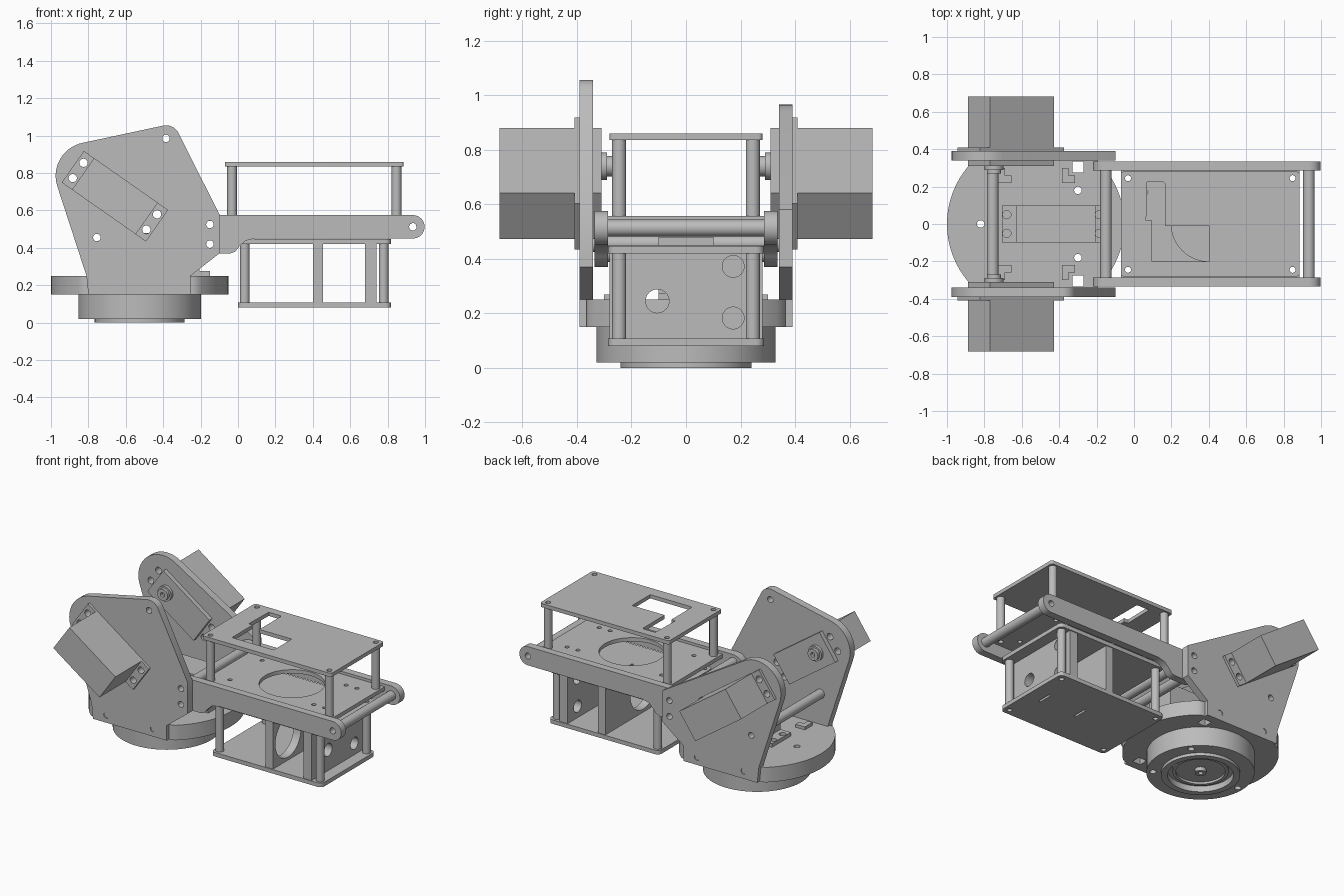
import bpy, bmesh
from math import cos, sin, radians, pi
from mathutils import Vector

old = bpy.data.objects.get("Cube")
if old:
    bpy.data.objects.remove(old, do_unlink=True)

grey = bpy.data.materials.new("plain grey")
grey.use_nodes = True
grey.diffuse_color = (0.5, 0.5, 0.5, 1)
grey.node_tree.nodes["Principled BSDF"].inputs["Base Color"].default_value = (0.5, 0.5, 0.5, 1)


# 2D loop helpers
def arc(u, v, r, a0, a1, n=16):
    angles = [radians(a0 + (a1 - a0) * i / n) for i in range(n + 1)]
    return [(u + r * cos(a), v + r * sin(a)) for a in angles]


def circle(u, v, r, n=32):
    return arc(u, v, r, 0, 360 * (n - 1) / n, n - 1)


def rect(u0, u1, v0, v1):
    return [(u0, v0), (u1, v0), (u1, v1), (u0, v1)]


def round_rect(u0, u1, v0, v1, r=0.03):
    return (arc(u0 + r, v0 + r, r, 180, 270, 6) + arc(u1 - r, v0 + r, r, 270, 360, 6)
            + arc(u1 - r, v1 - r, r, 0, 90, 6) + arc(u0 + r, v1 - r, r, 90, 180, 6))


def slab(name, axis, a, b, loops):
    """Extrude an outline with holes along an axis from a to b."""
    curve = bpy.data.curves.new(name, 'CURVE')
    curve.dimensions = '2D'
    curve.fill_mode = 'BOTH'
    curve.extrude = abs(b - a) / 2
    for loop in loops:
        spline = curve.splines.new('POLY')
        spline.points.add(len(loop) - 1)
        for point, (u, v) in zip(spline.points, loop):
            point.co = (u, v, 0, 1)
        spline.use_cyclic_u = True
    temp = bpy.data.objects.new(name + "_outline", curve)
    bpy.context.collection.objects.link(temp)
    bpy.context.view_layer.update()
    shape = temp.evaluated_get(bpy.context.evaluated_depsgraph_get())
    mesh = bpy.data.meshes.new_from_object(shape)
    bpy.data.objects.remove(temp, do_unlink=True)
    bpy.data.curves.remove(curve)
    bm = bmesh.new()
    bm.from_mesh(mesh)
    mid = (a + b) / 2
    for vert in bm.verts:
        u, v, w = vert.co
        w += mid
        vert.co = {'X': Vector((w, u, v)), 'Y': Vector((u, w, v)), 'Z': Vector((u, v, w))}[axis]
    bmesh.ops.remove_doubles(bm, verts=bm.verts, dist=0.0002)
    bmesh.ops.recalc_face_normals(bm, faces=bm.faces)
    bm.to_mesh(mesh)
    bm.free()
    mesh.materials.clear()
    mesh.materials.append(grey)
    ob = bpy.data.objects.new(name, mesh)
    bpy.context.collection.objects.link(ob)
    bpy.ops.object.select_all(action='DESELECT')
    ob.select_set(True)
    bpy.context.view_layer.objects.active = ob
    bpy.ops.object.shade_smooth_by_angle(angle=radians(30))
    return ob


def tube(name, axis, a, b, u, v, r, bore):
    slab(name, axis, a, b, [circle(u, v, r, 24), circle(u, v, bore, 24)])


# Turntable base
cx = -0.526
base_holes = [circle(cx - 0.294, 0, 0.02), circle(-0.3, 0.18, 0.02), circle(-0.3, -0.18, 0.02)]
deck = [(u, max(-0.365, min(0.365, v))) for u, v in circle(cx, 0, 0.474, 96)]
slots = [rect(-0.33, -0.27, s * 0.305 - 0.03, s * 0.305 + 0.03) for s in (-1, 1)]
slab("base_deck", 'Z', 0.15, 0.25, [deck] + base_holes + slots)
slab("base_housing", 'Z', 0.02, 0.15, [circle(cx, 0, 0.328, 72), circle(cx, 0, 0.2, 48)] + base_holes)
slab("bearing_ring", 'Z', 0, 0.02, [circle(cx, 0, 0.24, 64), circle(cx, 0, 0.2, 48)])
slab("bearing_core", 'Z', 0.04, 0.15, [circle(cx, 0, 0.2, 48)])
slab("bearing_inner_ring", 'Z', 0.025, 0.04, [circle(cx, 0, 0.17, 48), circle(cx, 0, 0.15, 48)])
tube("base_hub", 'Z', 0.015, 0.04, cx, 0, 0.035, 0.015)

# Base motor lying in the deck
ear_holes = [circle(u, s * 0.05, 0.022) for u in (-0.68, -0.185) for s in (-1, 1)]
slab("base_motor", 'Z', 0.16, 0.48, [rect(-0.63, -0.205, -0.1, 0.1)])
slab("base_motor_ears", 'Z', 0.25, 0.275, [rect(-0.705, -0.15, -0.1, 0.1)] + ear_holes)
for s in (-1, 1):
    for u in (-0.69, -0.35):
        y0, y1 = sorted((s * 0.22, s * 0.26))
        slab("deck_lug", 'Z', 0.25, 0.27, [rect(u - 0.035, u + 0.035, y0, y1)])
        y0, y1 = sorted((s * 0.26, s * 0.3))
        slab("deck_lug_foot", 'Z', 0.25, 0.27, [rect(u - 0.035, u, y0, y1)])

# Side plates: the front one has a raised corner
foot = [(-0.10, 0.58), (-0.10, 0.37), (-0.254, 0.25), (-0.254, 0.15), (-0.8, 0.15), (-0.81, 0.25)]
outlines = {
    -1: arc(-0.795, 0.785, 0.18, 198, 102) + arc(-0.385, 0.98, 0.075, 102, 26.6) + foot,
    1: arc(-0.795, 0.785, 0.18, 198, 59.2) + foot,
}

# Shoulder motors are tilted along the plates
along, across = Vector((0.819, -0.574)), Vector((0.574, 0.819))
motor_mid = Vector((-0.658, 0.676))


def tilted(p, q):
    return tuple(motor_mid + along * p + across * q)


def tilted_rect(p, q):
    return [tilted(-p, -q), tilted(p, -q), tilted(p, q), tilted(-p, q)]


screws = [circle(*tilted(p, q), 0.022) for p in (-0.24, 0.24) for q in (-0.05, 0.05)]
link_holes = [circle(u, v, 0.02) for u, v in ((-0.15, 0.525), (-0.15, 0.42), (-0.755, 0.455))]
shaft = tilted(-0.11, 0)

arm_outline = (arc(-0.15, 0.44, 0.07, 180, 270, 8)
               + [(-0.04, 0.37), (-0.015, 0.38), (0.01, 0.41), (0.04, 0.438), (0.09, 0.45)]
               + arc(0.935, 0.5125, 0.0625, -90, 90, 20)
               + arc(-0.15, 0.505, 0.07, 90, 180, 8))

for s, side in ((-1, "front"), (1, "back")):
    holes = screws + link_holes + [circle(u, 0.2, 0.02) for u in (-0.7, -0.355)]
    if s < 0:
        holes = holes + [circle(-0.385, 0.985, 0.02)]
    opening = [tilted_rect(0.206, 0.101)]
    slab(side + "_plate", 'Y', s * 0.34, s * 0.39, [outlines[s]] + holes + opening)
    for u in (-0.7, -0.355):
        slab(side + "_plate_screw", 'Y', s * 0.33, s * 0.385, [circle(u, 0.2, 0.02)])
    slab(side + "_motor", 'Y', s * 0.31, s * 0.683, [tilted_rect(0.208, 0.103)])
    slab(side + "_motor_ears", 'Y', s * 0.39, s * 0.408, [tilted_rect(0.275, 0.103)] + screws)
    slab(side + "_motor_collar", 'Y', s * 0.29, s * 0.312, [circle(*shaft, 0.05)])
    tube(side + "_motor_shaft", 'Y', s * 0.27, s * 0.292, *shaft, 0.038, 0.015)
    arm_holes = link_holes[:2] + [circle(0.935, 0.5125, 0.02)]
    slab(side + "_arm", 'Y', s * 0.285, s * 0.335, [arm_outline] + arm_holes)

# Cross rods
for u, v, half in ((-0.15, 0.525, 0.288), (-0.15, 0.42, 0.288), (0.935, 0.5125, 0.288), (-0.755, 0.455, 0.342)):
    tube("cross_rod", 'Y', -half, half, u, v, 0.031, 0.02)


# Decks and their standoffs
def corner_holes(xs):
    return [circle(x, s * 0.245, 0.016, 20) for x in xs for s in (-1, 1)]


upper, lower = (-0.032, 0.848), (0.036, 0.779)
cutout = [(0.07, 0.225), (0.155, 0.225), (0.165, 0.215), (0.165, -0.01), (0.405, -0.01),
          (0.405, -0.2), (0.095, -0.2), (0.095, 0.02), (0.065, 0.02)]
small_holes = [circle(x, s * 0.17, 0.014, 16) for x in (0.06, 0.68, 0.76) for s in (-1, 1)]
panel_slots = [rect(0.42, 0.435, -0.05, 0.05), rect(0.7, 0.715, -0.05, 0.05)]
slab("top_deck", 'Z', 0.835, 0.86, [round_rect(-0.07, 0.885, -0.28, 0.28, 0.015), cutout] + corner_holes(upper))
slab("middle_deck", 'Z', 0.532, 0.557, [rect(-0.07, 0.885, -0.286, 0.286), circle(0.4, 0, 0.2, 64)]
     + corner_holes(upper) + small_holes)
for name, z in (("lower_deck", 0.42), ("bottom_deck", 0.08)):
    slab(name, 'Z', z, z + 0.027, [round_rect(0, 0.818, -0.286, 0.286)] + corner_holes(lower) + panel_slots)
for s in (-1, 1):
    for x in upper:
        tube("upper_standoff", 'Z', 0.557, 0.835, x, s * 0.245, 0.026, 0.016)
    for x in lower:
        tube("lower_standoff", 'Z', 0.107, 0.42, x, s * 0.245, 0.026, 0.016)

# Upright panels in the lower bay
panel = rect(-0.28, 0.28, 0.107, 0.42)
slab("middle_panel", 'X', 0.4, 0.455, [panel, circle(-0.12, 0.262, 0.135, 48)])
sensor_holes = [circle(-0.105, 0.245, 0.043), circle(0.173, 0.183, 0.04), circle(0.173, 0.372, 0.04)]
slab("end_panel", 'X', 0.68, 0.74, [panel] + sensor_holes)
